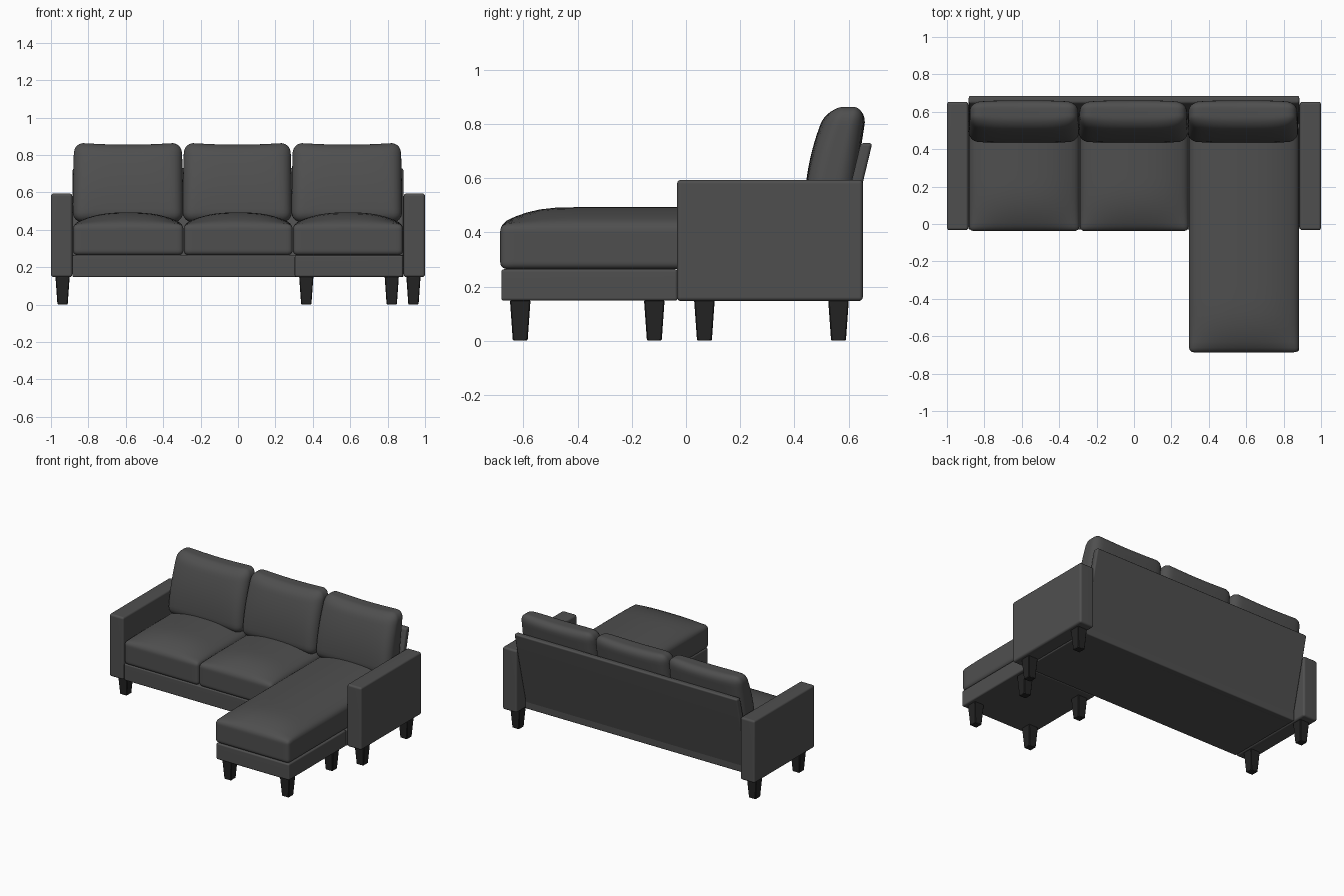
import bpy, bmesh, math
from mathutils import Vector

if "Cube" in bpy.data.objects:
    bpy.data.objects.remove(bpy.data.objects["Cube"])


def material(name, v):
    m = bpy.data.materials.new(name)
    m.diffuse_color = (v, v, v, 1)
    m.use_nodes = True
    m.node_tree.nodes["Principled BSDF"].inputs["Base Color"].default_value = m.diffuse_color
    return m


FABRIC = material("charcoal fabric", 0.078)
WOOD = material("dark wood", 0.017)


def finish(name, bm, mat, weighted=False):
    bmesh.ops.recalc_face_normals(bm, faces=bm.faces)
    me = bpy.data.meshes.new(name)
    bm.to_mesh(me)
    bm.free()
    me.materials.append(mat)
    ob = bpy.data.objects.new(name, me)
    bpy.context.collection.objects.link(ob)
    bpy.ops.object.select_all(action='DESELECT')
    bpy.context.view_layer.objects.active = ob
    ob.select_set(True)
    bpy.ops.object.shade_smooth_by_angle(angle=math.radians(40))
    if weighted:
        ob.modifiers.new("weighted", 'WEIGHTED_NORMAL').keep_sharp = True
    return ob


def box(name, lo, hi, bevel, mat=FABRIC, deform=None, segments=3):
    """Bevelled box between two corners, optionally deformed first."""
    lo, hi = Vector(lo), Vector(hi)
    bm = bmesh.new()
    bmesh.ops.create_cube(bm, size=1)
    for v in bm.verts:
        p = Vector([lo[i] + (v.co[i] + 0.5) * (hi[i] - lo[i]) for i in range(3)])
        v.co = deform(p) if deform else p
    bmesh.ops.bevel(bm, geom=bm.edges[:], offset=bevel, segments=segments,
                    profile=0.5, affect='EDGES')
    return finish(name, bm, mat, True)


def pillow(name, lo, hi, r, deform):
    """Rounded box with rows gathered near its edges, then shaped.
    deform gets the point and its -1..1 coordinates in the box."""
    lo, hi = Vector(lo), Vector(hi)
    c, h = (lo + hi) / 2, (hi - lo) / 2
    bm = bmesh.new()
    bmesh.ops.create_cube(bm, size=2)
    bmesh.ops.subdivide_edges(bm, edges=bm.edges[:], cuts=21, use_grid_fill=True)
    for v in bm.verts:
        p = Vector([math.sin(t * math.pi / 2) * h[i] for i, t in enumerate(v.co)])
        core = Vector([max(-h[i] + r, min(h[i] - r, p[i])) for i in range(3)])
        d = p - core
        if d.length > 1e-6:
            p = core + d.normalized() * r
        v.co = deform(p + c, Vector([p[i] / h[i] for i in range(3)]))
    return finish(name, bm, FABRIC)


# Armrests
for side, s in (("left", -1), ("right", 1)):
    xs = sorted((s * 0.886, s * 1.0))
    box(side + "_armrest", (xs[0], -0.033, 0.147), (xs[1], 0.653, 0.594), 0.014)

# Seat frame and chaise frame
box("seat_frame", (-0.885, -0.03, 0.147), (0.885, 0.56, 0.265), 0.008)
box("chaise_frame", (0.303, -0.682, 0.148), (0.882, -0.031, 0.264), 0.010)


# Leaning back panel
def lean(p):
    return Vector((p.x, p.y + (p.z - 0.147) * 0.24, p.z))


box("back_panel", (-0.884, 0.505, 0.147), (0.884, 0.548, 0.73), 0.012, deform=lean)


# Seat cushions: low rounded walls with a domed top
def seat(name, x0, x1, y0):
    y1 = 0.53

    def dome(p, q):
        up = max(0, (p.z - 0.265) / 0.165)
        f = min(1, max(0, (p.y - y0) / 0.27))
        side = 1 - abs(q.x) ** 2.6
        p.z += 0.063 * up ** 2 * side * (1 - (1 - f) ** 2.6)
        return p
    pillow(name, (x0, y0, 0.264), (x1, y1, 0.43), 0.026, dome)


seat("left_seat_cushion", -0.882, -0.292, -0.038)
seat("middle_seat_cushion", -0.290, 0.292, -0.038)
seat("chaise_cushion", 0.294, 0.882, -0.686)


# Back cushions: plump at the bottom, curving back to a soft top
def lounge(p, q):
    w = (q.z + 1) / 2
    edge = abs(q.x) ** 4
    front = 0.435 + 0.085 * w ** 2.2 + 0.03 * edge * w
    back = 0.605 + 0.063 * w - 0.012 * edge
    p.y = front + (q.y + 1) / 2 * (back - front)
    p.z += w ** 3 * 0.012 * (abs(q.x) ** 2 - 0.4)
    p.x -= q.x * 0.008 * w ** 2
    return p


for name, x0, x1 in (("left", -0.884, -0.293), ("middle", -0.296, 0.288),
                     ("right", 0.286, 0.878)):
    pillow(name + "_back_cushion", (x0, 0.44, 0.44), (x1, 0.60, 0.86), 0.055, lounge)


# Tapered square legs
def leg(name, x, y):
    def taper(p):
        k = 1 if p.z > 0.07 else 0.72
        return Vector((x + (p.x - x) * k, y + (p.y - y) * k, p.z))
    r = 0.038
    box(name, (x - r, y - r, 0), (x + r, y + r, 0.15), 0.004, WOOD, taper, 1)


for x in (-0.938, 0.938):
    for y in (0.068, 0.563):
        leg("armrest_leg", x, y)
for x in (0.365, 0.822):
    for y in (-0.612, -0.117):
        leg("chaise_leg", x, y)
